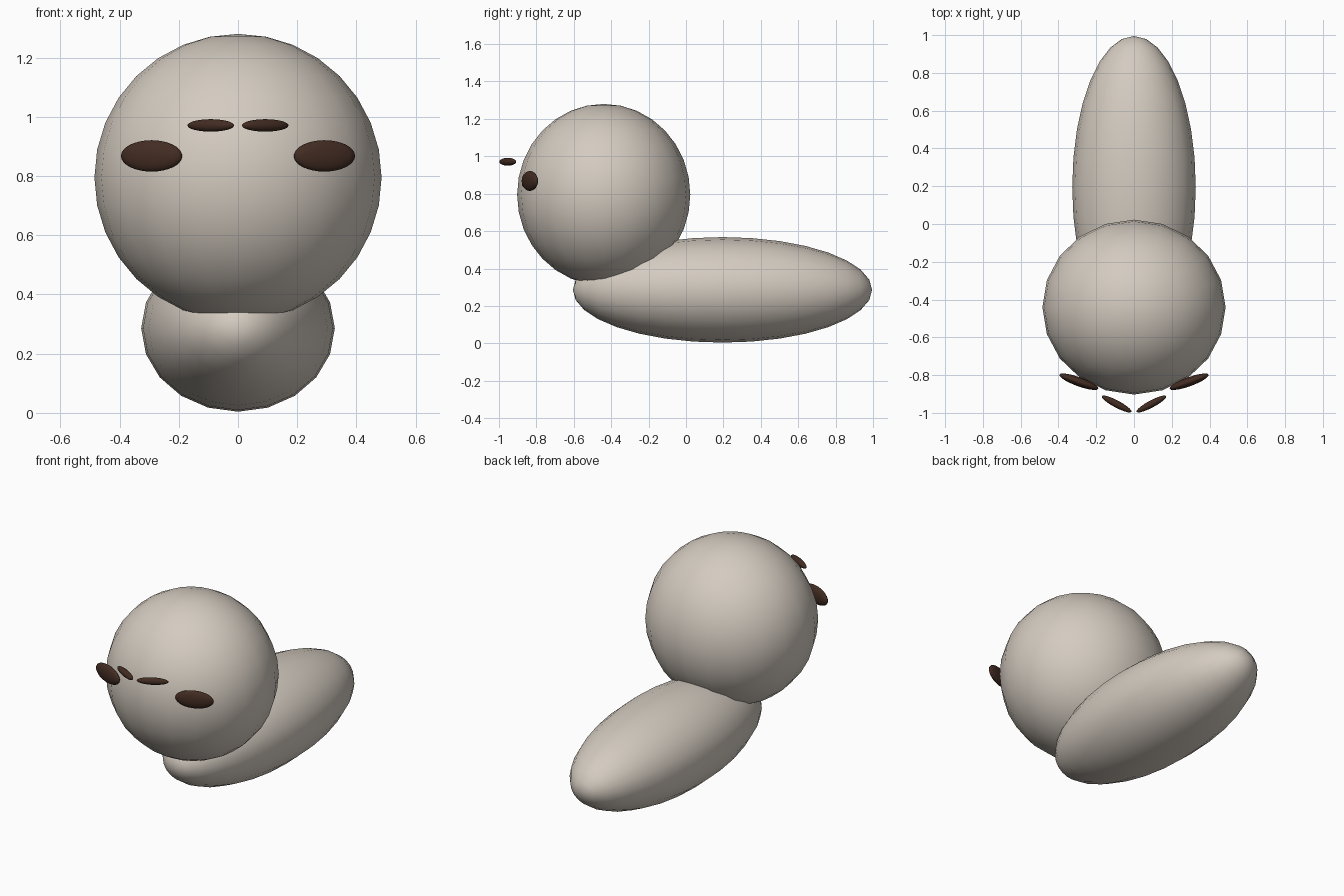
import bpy
from math import radians
from mathutils import Matrix

cube = bpy.data.objects.get("Cube")
if cube:
    bpy.data.objects.remove(cube, do_unlink=True)


def material(name, rgb):
    mat = bpy.data.materials.new(name)
    mat.use_nodes = True
    colour = (*rgb, 1.0)
    mat.diffuse_color = colour
    mat.node_tree.nodes["Principled BSDF"].inputs["Base Color"].default_value = colour
    return mat


def ellipsoid(name, centre, radii, mat, turn=0.0, pole_tilt=0.0, rings=16):
    """Smooth sphere, with its pole tilted first, then stretched and turned about z."""
    bpy.ops.mesh.primitive_uv_sphere_add(segments=20, ring_count=rings, radius=1)
    obj = bpy.context.object
    obj.name = obj.data.name = name
    shape = (Matrix.Rotation(radians(turn), 4, "Z")
             @ Matrix.Diagonal((*radii, 1.0))
             @ Matrix.Rotation(radians(pole_tilt), 4, "X"))
    obj.data.transform(shape)
    obj.location = centre
    obj.data.materials.append(mat)
    bpy.ops.object.shade_smooth()
    return obj


fur = material("warm beige", (0.66, 0.60, 0.53))
dark = material("dark brown", (0.055, 0.025, 0.016))

# Long body lying along y, and the round head over its front end
ellipsoid("body", (0, 0.195, 0.286), (0.327, 0.8, 0.282), fur, pole_tilt=90)
ellipsoid("head", (0, -0.44, 0.795), (0.485, 0.463, 0.485), fur)

# Eyes and floating brow marks, mirrored
for side, label in ((1, "left"), (-1, "right")):
    ellipsoid(label + "_eye", (side * 0.292, -0.835, 0.868),
              (0.11, 0.024, 0.053), dark, turn=side * 20)
    ellipsoid(label + "_brow", (side * 0.092, -0.953, 0.971),
              (0.089, 0.019, 0.021), dark, turn=side * 28)
